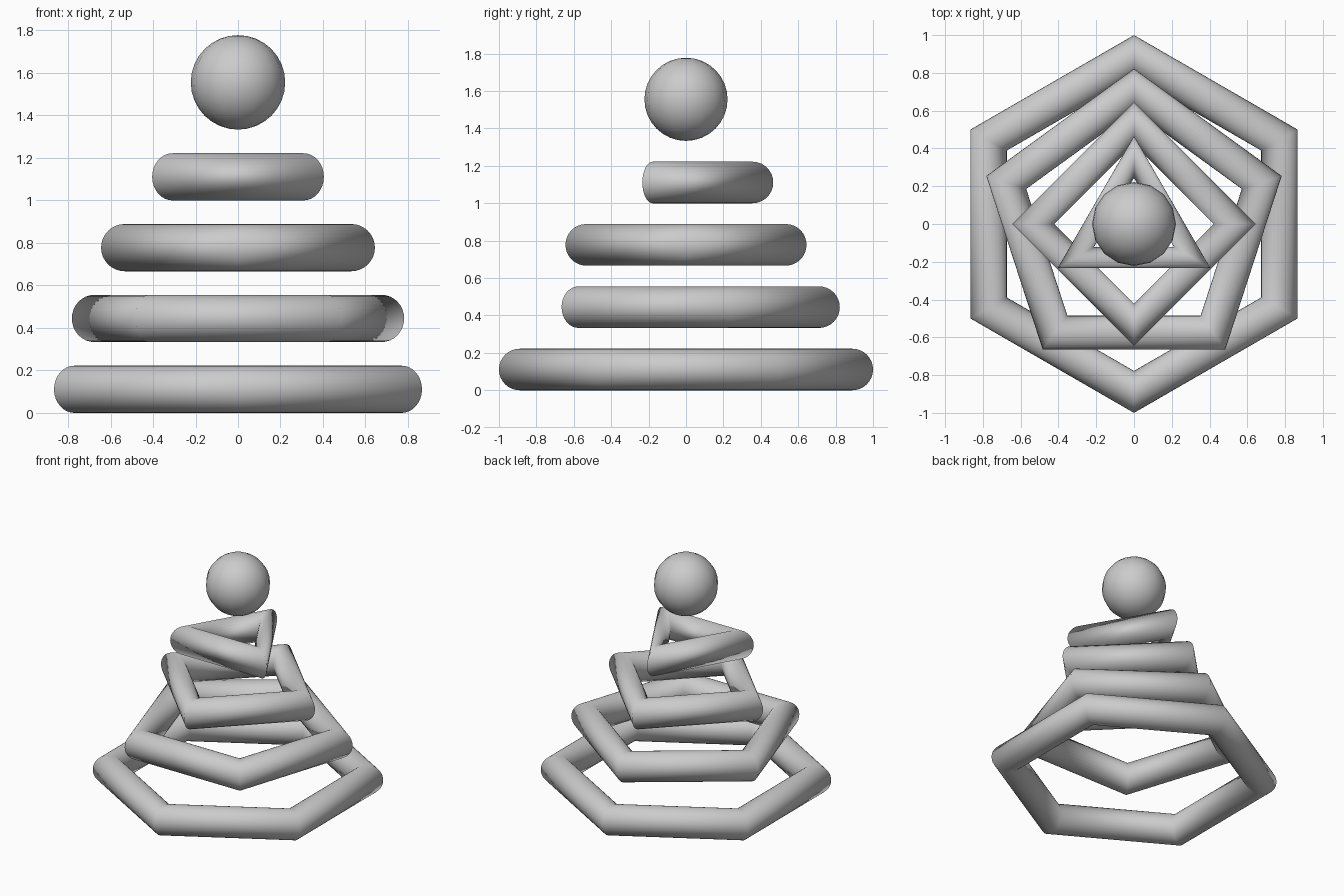
import bpy
from math import pi

if "Cube" in bpy.data.objects:
    bpy.data.objects.remove(bpy.data.objects["Cube"])

TUBE = 0.1111      # tube radius of every ring
STEP = 0.3333      # height between rings


def ring(name, sides, radius, z):
    # polygonal ring with one corner pointing to +y
    bpy.ops.mesh.primitive_torus_add(
        major_segments=sides, minor_segments=32,
        major_radius=radius, minor_radius=TUBE,
        location=(0, 0, z), rotation=(0, 0, pi / 2))
    bpy.context.object.name = name
    bpy.ops.object.shade_smooth()


# Stack of rings, from the hexagon at the base to the triangle on top
names = ["hexagon_ring", "pentagon_ring", "square_ring", "triangle_ring"]
for i, name in enumerate(names):
    ring(name, 6 - i, 0.8889 - 0.1778 * i, TUBE + STEP * i)

# Ball floating above the rings
bpy.ops.mesh.primitive_uv_sphere_add(
    segments=16, ring_count=16, radius=0.2222,
    location=(0, 0, 1.5556))
bpy.context.object.name = "top_ball"
bpy.ops.object.shade_smooth()
